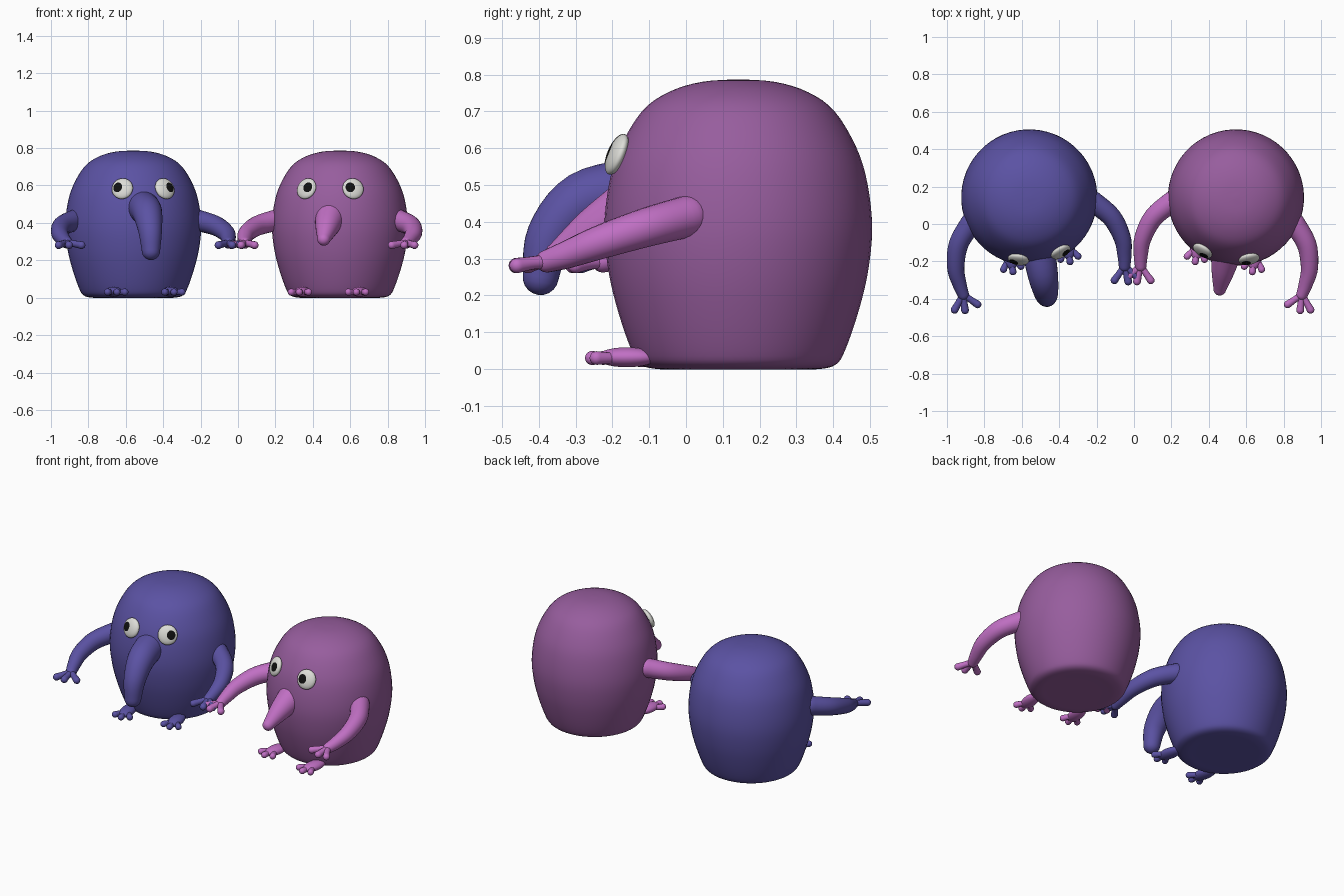
import bpy
import bmesh
from math import sin, cos, pi, radians
from mathutils import Matrix, Vector

cube = bpy.data.objects.get("Cube")
if cube:
    bpy.data.objects.remove(cube, do_unlink=True)


def material(name, rgb):
    mat = bpy.data.materials.new(name)
    mat.use_nodes = True
    color = (*rgb, 1)
    mat.diffuse_color = color
    mat.node_tree.nodes["Principled BSDF"].inputs["Base Color"].default_value = color
    return mat


VIOLET = material("violet_blue", (0.105, 0.085, 0.37))
PLUM = material("plum", (0.31, 0.11, 0.34))
ORCHID = material("orchid", (0.53, 0.16, 0.55))
EYE_WHITE = material("eye_white", (0.72, 0.72, 0.68))
PUPIL = material("pupil_black", (0.005, 0.005, 0.005))


def smooth_path(points, steps=5):
    """Catmull-Rom samples through points of any dimension."""
    pts = [Vector(p) for p in points]
    pts = [pts[0]] + pts + [pts[-1]]
    out = []
    for a, b, c, d in zip(pts, pts[1:], pts[2:], pts[3:]):
        for i in range(steps):
            t = i / steps
            out.append(0.5 * (2 * b + (c - a) * t + (2 * a - 5 * b + 4 * c - d) * t ** 2
                              + (3 * b - a - 3 * c + d) * t ** 3))
    return out + [pts[-1]]


def tube(bm, points, sides=20):
    """Round-ended tube; each point is x, y, z, radius."""
    path = smooth_path(points)
    centers, radii = [p.to_3d() for p in path], [p[3] for p in path]
    start = (centers[0] - centers[1]).normalized()
    end = (centers[-1] - centers[-2]).normalized()
    angles = [pi / 2 * k / 5 for k in range(1, 5)]
    head = [(centers[0] + start * radii[0] * sin(a), radii[0] * cos(a)) for a in reversed(angles)]
    tail = [(centers[-1] + end * radii[-1] * sin(a), radii[-1] * cos(a)) for a in angles]
    rings = head + list(zip(centers, radii)) + tail
    quat = Vector((0, 0, 1)).rotation_difference(-start)
    last, loops = -start, []
    for i, (center, r) in enumerate(rings):
        before, after = rings[max(i - 1, 0)][0], rings[min(i + 1, len(rings) - 1)][0]
        tangent = (after - before).normalized()
        quat = last.rotation_difference(tangent) @ quat
        last = tangent
        loops.append([bm.verts.new(center + quat @ Vector((r * cos(2 * pi * k / sides),
                                                           r * sin(2 * pi * k / sides), 0)))
                      for k in range(sides)])
    for low, high in zip(loops, loops[1:]):
        for k in range(sides):
            n = (k + 1) % sides
            bm.faces.new((low[k], low[n], high[n], high[k]))
    for loop, tip in ((loops[0], centers[0] + start * radii[0]),
                      (loops[-1], centers[-1] + end * radii[-1])):
        pole = bm.verts.new(tip)
        for k in range(sides):
            bm.faces.new((loop[k], loop[(k + 1) % sides], pole))


def ellipsoid(bm, center, size):
    bmesh.ops.create_uvsphere(bm, u_segments=24, v_segments=14, radius=1,
                              matrix=Matrix.Translation(center) @ Matrix.Diagonal((*size, 1)))


def finish(bm, name, mats, place):
    bmesh.ops.recalc_face_normals(bm, faces=bm.faces)
    for face in bm.faces:
        face.smooth = True
    mesh = bpy.data.meshes.new(name)
    bm.to_mesh(mesh)
    bm.free()
    for mat in mats:
        mesh.materials.append(mat)
    obj = bpy.data.objects.new(name, mesh)
    obj.matrix_world = place
    bpy.context.collection.objects.link(obj)


BODY = [(0, 0), (0.16, 0), (0.22, 0), (0.265, 0.012), (0.29, 0.05), (0.325, 0.15),
        (0.352, 0.26), (0.364, 0.38), (0.352, 0.5), (0.322, 0.6), (0.262, 0.7),
        (0.19, 0.752), (0.1, 0.78), (0, 0.787)]


def body(name, mat, place):
    bm = bmesh.new()
    verts = [bm.verts.new((p[0], 0, p[1])) for p in smooth_path(BODY, 4)]
    edges = [bm.edges.new(pair) for pair in zip(verts, verts[1:])]
    bmesh.ops.spin(bm, geom=verts + edges, cent=(0, 0, 0), axis=(0, 0, 1),
                   angle=2 * pi, steps=56, use_duplicate=False)
    bmesh.ops.remove_doubles(bm, verts=bm.verts, dist=0.0005)
    finish(bm, name, [mat], place)


def arm(name, side, mat, place):
    bm = bmesh.new()
    tube(bm, [(side * x, y, z, r) for x, y, z, r in (
        (0.33, -0.08, 0.415, 0.057), (0.415, -0.18, 0.385, 0.053),
        (0.452, -0.30, 0.345, 0.046), (0.448, -0.39, 0.312, 0.038),
        (0.438, -0.45, 0.293, 0.031))])
    # two fingers and an inward thumb
    for x, y in ((0.372, -0.515), (0.443, -0.534), (0.497, -0.522)):
        tube(bm, [(side * 0.438, -0.45, 0.292, 0.02),
                  (side * (x + 0.438) / 2, (y - 0.45) / 2, 0.288, 0.018),
                  (side * x, y, 0.281, 0.021)], 12)
    finish(bm, name, [mat], place)


def foot(name, side, mat, place):
    bm = bmesh.new()
    ellipsoid(bm, (side * 0.155, -0.28, 0.032), (0.042, 0.085, 0.027))
    for dx, y in ((-0.047, -0.355), (0, -0.376), (0.047, -0.355)):
        tube(bm, [(side * 0.155, -0.30, 0.03, 0.018),
                  (side * 0.155 + dx * 0.6, (y - 0.30) / 2, 0.03, 0.016),
                  (side * 0.155 + dx, y, 0.03, 0.019)], 12)
    finish(bm, name, [mat], place)


def eye(name, yaw, gaze, place):
    """Flattened ball whose pole, painted as the pupil, points along the gaze."""
    bm = bmesh.new()
    bmesh.ops.create_uvsphere(bm, u_segments=32, v_segments=32, radius=1)
    for face in bm.faces:
        face.material_index = int(face.calc_center_median().z > cos(radians(28)))
    look = Matrix.Rotation(gaze, 4, 'Z') @ Matrix.Rotation(pi / 2, 4, 'X')
    flat = Matrix.Diagonal((0.057, 0.023, 0.059, 1))
    seat = (Matrix.Rotation(yaw, 4, 'Z') @ Matrix.Translation((0, -0.337, 0.583))
            @ Matrix.Rotation(radians(-22), 4, 'X'))
    bm.transform(seat @ flat @ look)
    finish(bm, name, [EYE_WHITE, PUPIL], place)


def creature(label, x, turn, skin, limb, nose, eye_yaw, gaze):
    place = Matrix.Translation((x, 0.142, 0)) @ Matrix.Rotation(radians(turn), 4, 'Z')
    body(label + "_body", skin, place)
    bm = bmesh.new()
    tube(bm, [(0, *p) for p in nose], 28)
    finish(bm, label + "_nose", [limb], place)
    for side, word in ((1, "left"), (-1, "right")):
        arm(f"{label}_{word}_arm", side, limb, place)
        foot(f"{label}_{word}_foot", side, limb, place)
        eye(f"{label}_{word}_eye", radians(side * eye_yaw), radians(side * gaze), place)


# long drooping nose, eyes looking outward
creature("blue", -0.56, 10, VIOLET, VIOLET,
         [(-0.29, 0.485, 0.088), (-0.43, 0.455, 0.08), (-0.52, 0.36, 0.064),
          (-0.545, 0.25, 0.049)], 20, 26)
# short cone nose, eyes looking inward
creature("pink", 0.545, -10, PLUM, ORCHID,
         [(-0.30, 0.432, 0.082), (-0.40, 0.375, 0.062), (-0.498, 0.312, 0.034)], 22, -22)
